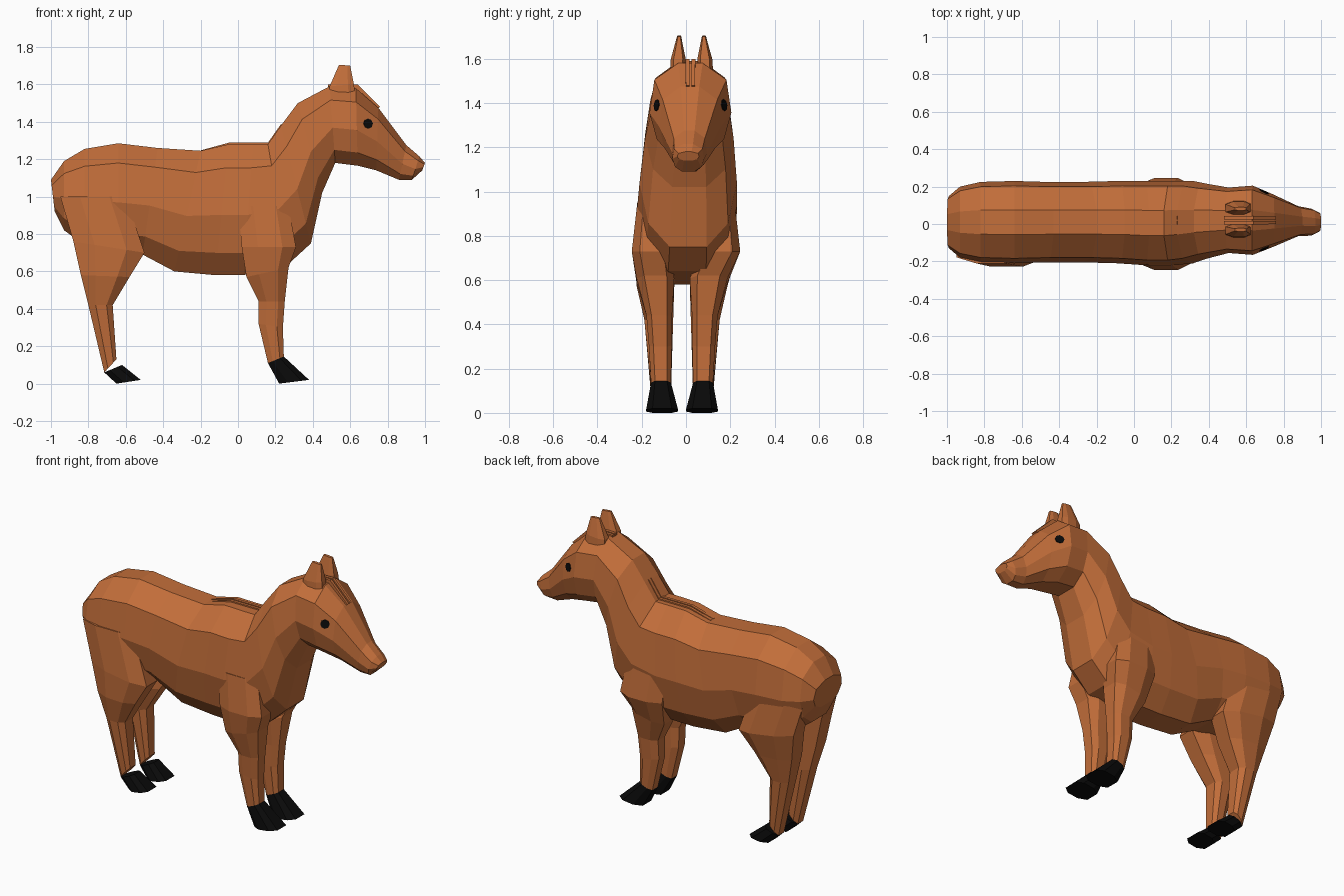
import bpy, bmesh, math
from mathutils import Vector
from mathutils.bvhtree import BVHTree


def material(name, rgb):
    m = bpy.data.materials.new(name)
    m.diffuse_color = (*rgb, 1)
    return m


COAT = material("chestnut coat", (0.54, 0.155, 0.042))
BLACK = material("black", (0.003, 0.003, 0.003))

# Half cross-sections: (fraction along the ring axis, fraction of half width)
BARREL = [(0, 0.38), (0.17, 0.82), (0.46, 1.0), (0.82, 0.88), (1, 0.3)]
LIMB = [(0, 0.6), (0.3, 1.0), (0.75, 1.0), (1, 0.6)]
BLOCK = [(0, 1.0), (1, 1.0)]


def finish(bm, name, mat):
    bmesh.ops.recalc_face_normals(bm, faces=bm.faces)
    mesh = bpy.data.meshes.new(name)
    bm.to_mesh(mesh)
    mesh.materials.append(mat)
    ob = bpy.data.objects.new(name, mesh)
    bpy.context.collection.objects.link(ob)
    return ob


def loft(name, rings, profile, mat):
    """Skin rings given as (x0, z0, x1, z1, half_width, y_centre)."""
    bm = bmesh.new()
    loops = []
    for x0, z0, x1, z1, hw, yc in rings:
        pts = [(t, w) for t, w in profile] + [(t, -w) for t, w in reversed(profile)]
        loops.append([bm.verts.new((x0 + (x1 - x0) * t, yc + hw * w, z0 + (z1 - z0) * t))
                      for t, w in pts])
    n = len(loops[0])
    for a, b in zip(loops, loops[1:]):
        for i in range(n):
            j = (i + 1) % n
            bm.faces.new((a[i], a[j], b[j], b[i]))
    bm.faces.new(loops[0])
    bm.faces.new(loops[-1])
    return finish(bm, name, mat)


# Torso, neck and head in one skin, rump to muzzle
body = loft("body", [
    (-0.98, 0.92, -1.00, 1.09, 0.14, 0.01),
    (-0.93, 0.82, -0.93, 1.19, 0.19, 0.01),
    (-0.82, 0.74, -0.82, 1.255, 0.215, 0.01),
    (-0.64, 0.70, -0.64, 1.285, 0.22, 0.01),
    (-0.51, 0.69, -0.43, 1.26, 0.215, 0.01),
    (-0.34, 0.60, -0.20, 1.245, 0.215, 0.01),
    (-0.12, 0.58, -0.05, 1.28, 0.22, 0.01),
    (0.03, 0.58, 0.08, 1.28, 0.225, 0.005),
    (0.27, 0.64, 0.16, 1.28, 0.225, 0.005),
    (0.39, 0.75, 0.23, 1.38, 0.22, 0.01),
    (0.45, 1.02, 0.32, 1.50, 0.20, 0.015),
    (0.52, 1.18, 0.49, 1.59, 0.175, 0.02),
    (0.64, 1.165, 0.63, 1.58, 0.185, 0.02),
    (0.74, 1.14, 0.75, 1.475, 0.14, 0.018),
    (0.86, 1.09, 0.90, 1.275, 0.08, 0.015),
    (0.93, 1.09, 0.97, 1.215, 0.072, 0.01),
    (0.985, 1.14, 1.00, 1.18, 0.05, 0.01)], BARREL, COAT)

# Legs: back point, front point, half width, distance from the centre line
FRONT = [(0.00, 0.95, 0.27, 0.95, 0.07, 0.15), (0.02, 0.73, 0.31, 0.73, 0.09, 0.155),
         (0.045, 0.57, 0.27, 0.62, 0.085, 0.12), (0.11, 0.44, 0.25, 0.44, 0.058, 0.103),
         (0.11, 0.32, 0.24, 0.30, 0.052, 0.098), (0.16, 0.11, 0.245, 0.145, 0.045, 0.095)]
FRONT_HOOF = [FRONT[-1], (0.22, 0.0, 0.38, 0.02, 0.072, 0.09)]
HIND = [(-0.95, 1.00, -0.60, 1.00, 0.08, 0.13), (-0.88, 0.76, -0.50, 0.70, 0.09, 0.138),
        (-0.84, 0.58, -0.58, 0.57, 0.085, 0.12), (-0.80, 0.42, -0.67, 0.42, 0.065, 0.105),
        (-0.715, 0.06, -0.65, 0.13, 0.045, 0.095)]
HIND_HOOF = [(-0.715, 0.06, -0.62, 0.10, 0.046, 0.095), (-0.65, 0.0, -0.52, 0.02, 0.07, 0.09)]

for side, s in (("right", -1), ("left", 1)):
    def placed(rings):
        # lower limbs sit slightly toward the right
        return [(*r[:5], s * r[5] - (0.018 if r[1] < 0.7 else 0)) for r in rings]

    loft(f"front_leg_{side}", placed(FRONT), LIMB, COAT)
    loft(f"front_hoof_{side}", placed(FRONT_HOOF), LIMB, BLACK)
    loft(f"hind_leg_{side}", placed(HIND), LIMB, COAT)
    loft(f"hind_hoof_{side}", placed(HIND_HOOF), LIMB, BLACK)

    # Ear
    y = 0.025 + s * 0.056
    loft(f"ear_{side}", [(0.49, 1.50, 0.63, 1.50, 0.036, y + s * 0.008),
                         (0.49, 1.59, 0.62, 1.60, 0.034, y + s * 0.004),
                         (0.54, 1.705, 0.60, 1.70, 0.009, y)], LIMB, COAT)

    # Eye: thin octagonal plate laid on the side of the head
    bm = bmesh.new()
    bm.from_mesh(body.data)
    hit, normal, _, _ = BVHTree.FromBMesh(bm).ray_cast(Vector((0.695, s, 1.39)), Vector((0, -s, 0)))
    bm.free()
    bm = bmesh.new()
    bmesh.ops.create_cone(bm, cap_ends=True, segments=8, radius1=0.027, radius2=0.027, depth=0.009)
    eye = finish(bm, f"eye_{side}", BLACK)
    eye.location = hit
    eye.rotation_euler = normal.to_track_quat('Z', 'Y').to_euler()

    # Paired mane locks: over the withers and on the forehead
    y = 0.02 + s * 0.013
    loft(f"withers_mane_{side}", [(-0.20, 1.22, -0.20, 1.247, 0.009, y), (-0.05, 1.25, -0.05, 1.288, 0.009, y),
                                  (0.16, 1.25, 0.16, 1.288, 0.009, y), (0.26, 1.36, 0.23, 1.388, 0.009, y)],
         BLOCK, COAT)
    loft(f"forelock_{side}", [(0.48, 1.56, 0.48, 1.598, 0.009, y), (0.61, 1.56, 0.64, 1.60, 0.009, y),
                              (0.73, 1.46, 0.76, 1.48, 0.008, y)], BLOCK, COAT)
